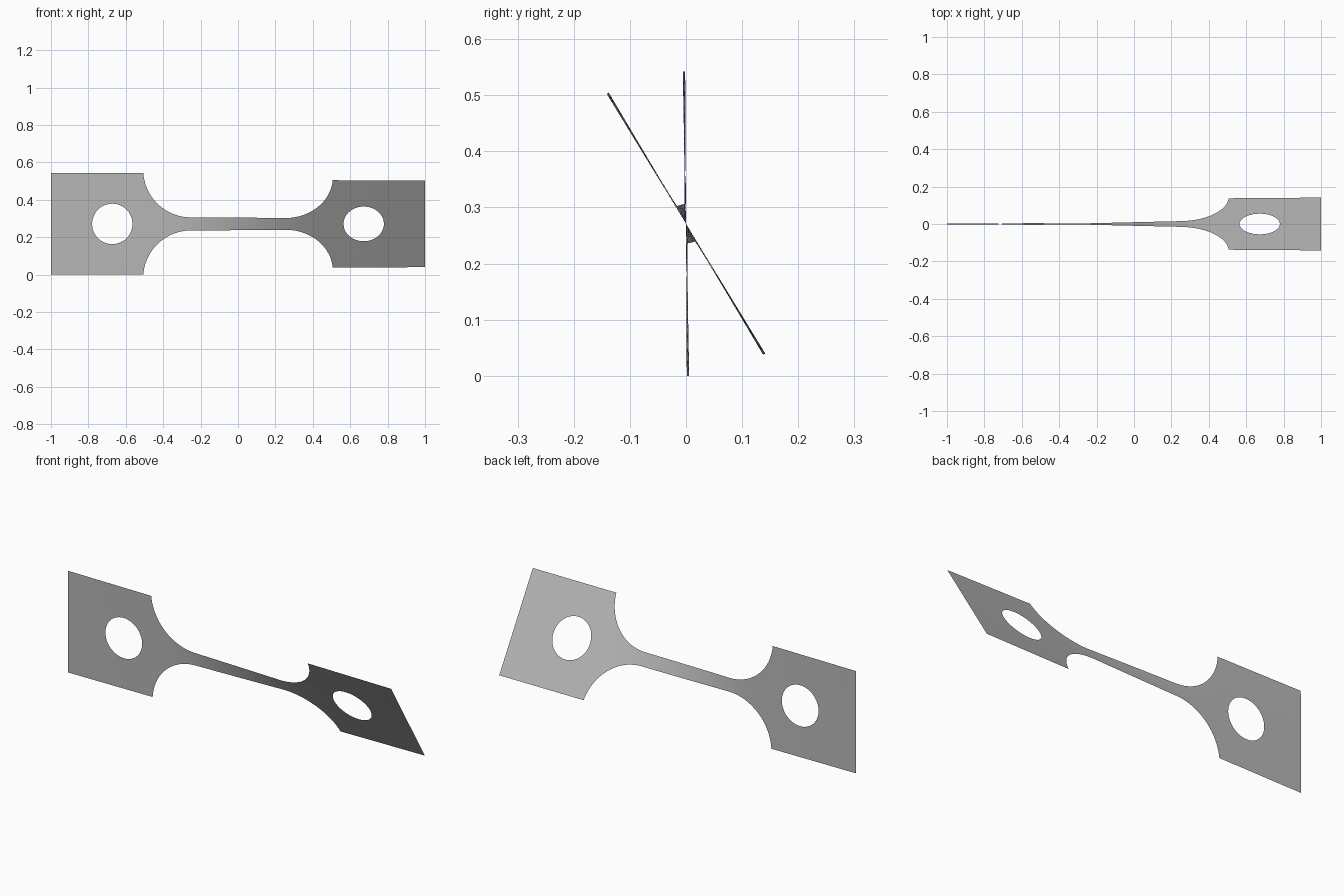
import bpy
import bmesh
import math

cube = bpy.data.objects.get("Cube")
if cube:
    bpy.data.objects.remove(cube, do_unlink=True)

TAB, NECK = 0.271, 0.035          # half heights of tab and neck
FILLET, ARC_X = 0.255, 0.252      # fillet radius and x of its centre
HOLE_X, HOLE_R = 0.672, 0.108
ROWS, RINGS = 16, 6
ARC_Z = NECK + FILLET
SHOULDER = ARC_X + math.sqrt(FILLET ** 2 - (ARC_Z - TAB) ** 2)


def half_height(x):
    x = abs(x)
    if x <= ARC_X:
        return NECK
    if x >= SHOULDER:
        return TAB
    return ARC_Z - math.sqrt(FILLET ** 2 - (x - ARC_X) ** 2)


# Twist accumulates fastest where the strip is narrow
STEPS = 1000
total = [0.0]
for i in range(STEPS):
    x = -1 + 2 * (i + 0.5) / STEPS
    total.append(total[-1] + half_height(x) ** -1.5)


def twist(x):
    t = min(max((x + 1) / 2 * STEPS, 0), STEPS - 0.001)
    i = int(t)
    value = total[i] + (total[i + 1] - total[i]) * (t - i)
    return math.radians(0.3 + 31.1 * value / total[-1])


bm = bmesh.new()


def add_grid(columns):
    """Join equal-length rows of (x, height) points with quads."""
    verts = [[bm.verts.new((x, 0, h)) for x, h in col] for col in columns]
    for a, b in zip(verts, verts[1:]):
        for j in range(len(a) - 1):
            bm.faces.new((a[j], b[j], b[j + 1], a[j + 1]))


# Neck and curved fillets
start = math.acos((SHOULDER - ARC_X) / FILLET)
arc = [ARC_X + FILLET * math.cos(start + (math.pi / 2 - start) * i / 20) for i in range(20)]
neck = [ARC_X * (1 - i / 12) for i in range(25)]
stations = [-x for x in arc] + [-x for x in neck] + arc[::-1]
add_grid([[(x, half_height(x) * (2 * j / ROWS - 1)) for j in range(ROWS + 1)]
          for x in stations])

# End tabs, each a ring of faces between the hole and the square edge
corners = [(SHOULDER, -TAB), (SHOULDER, TAB), (1, TAB), (1, -TAB)]
edge = []
for k in range(4):
    (x0, h0), (x1, h1) = corners[k], corners[(k + 1) % 4]
    edge += [(x0 + (x1 - x0) * j / ROWS, h0 + (h1 - h0) * j / ROWS) for j in range(ROWS)]
edge.append(edge[0])
for side in (-1, 1):
    rings = []
    for r in range(RINGS + 1):
        ring = []
        for x, h in edge:
            a = math.atan2(h, x - HOLE_X)
            hx, hh = HOLE_X + HOLE_R * math.cos(a), HOLE_R * math.sin(a)
            f = r / RINGS
            ring.append((side * (hx + (x - hx) * f), hh + (h - hh) * f))
        rings.append(ring)
    add_grid(rings)

bmesh.ops.remove_doubles(bm, verts=bm.verts, dist=0.0002)
bmesh.ops.recalc_face_normals(bm, faces=bm.faces)
bm.faces.ensure_lookup_table()
bm.normal_update()
if bm.faces[0].normal.y > 0:
    bmesh.ops.reverse_faces(bm, faces=bm.faces)

# Twist the flat sheet about its long axis
for v in bm.verts:
    a, h = twist(v.co.x), v.co.z
    v.co.y = -h * math.sin(a)
    v.co.z = TAB + h * math.cos(a)

mesh = bpy.data.meshes.new("twisted_strip")
bm.to_mesh(mesh)
bm.free()
strip = bpy.data.objects.new("twisted_strip", mesh)
bpy.context.collection.objects.link(strip)
mesh.shade_smooth()

# Plain grey metal
grey = bpy.data.materials.new("grey_metal")
grey.use_nodes = True
colour = (0.48, 0.48, 0.48, 1)
grey.diffuse_color = colour
grey.node_tree.nodes["Principled BSDF"].inputs["Base Color"].default_value = colour
mesh.materials.append(grey)
